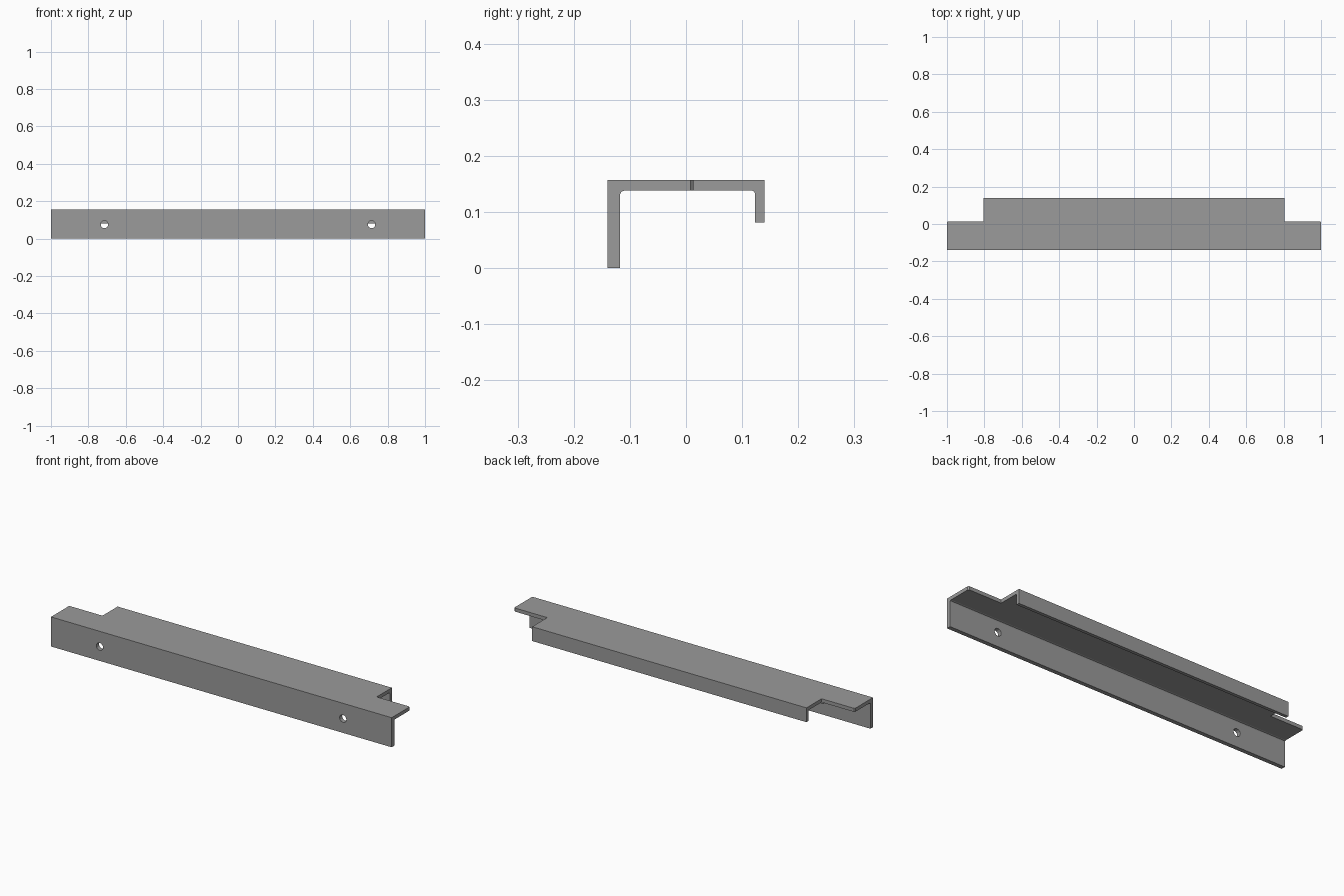
import bpy, bmesh, math
from mathutils import Vector

if "Cube" in bpy.data.objects:
    bpy.data.objects.remove(bpy.data.objects["Cube"])


def prism(name, points, direction):
    """Extrude a closed polygon along a direction."""
    bm = bmesh.new()
    face = bm.faces.new([bm.verts.new(p) for p in points])
    ext = bmesh.ops.extrude_face_region(bm, geom=[face])
    moved = [v for v in ext["geom"] if isinstance(v, bmesh.types.BMVert)]
    bmesh.ops.translate(bm, verts=moved, vec=Vector(direction))
    bmesh.ops.recalc_face_normals(bm, faces=bm.faces)
    mesh = bpy.data.meshes.new(name)
    bm.to_mesh(mesh)
    bm.free()
    obj = bpy.data.objects.new(name, mesh)
    bpy.context.collection.objects.link(obj)
    return obj


def fillet(cy, cz, r, start, steps=2):
    """Quarter arc in the YZ plane, running clockwise."""
    return [(cy + r * math.cos(start - i * math.pi / 2 / steps),
             cz + r * math.sin(start - i * math.pi / 2 / steps)) for i in range(steps + 1)]


def cut(target, cutter):
    cutter.hide_render = True
    mod = target.modifiers.new("cut", "BOOLEAN")
    mod.operation = "DIFFERENCE"
    mod.solver = "EXACT"
    mod.object = cutter
    bpy.context.view_layer.objects.active = target
    bpy.ops.object.modifier_apply(modifier=mod.name)
    bpy.data.objects.remove(cutter)


# Channel: tall front flange, top web, short back lip, rounded inside corners
r = 0.008
profile = [(-0.14, 0), (-0.118, 0)]
profile += fillet(-0.118 + r, 0.138 - r, r, math.pi)
profile += fillet(0.123 - 0.005, 0.138 - 0.005, 0.005, math.pi / 2)
profile += [(0.123, 0.081), (0.14, 0.081), (0.14, 0.157), (-0.14, 0.157)]
bracket = prism("channel_bracket", [(-1, y, z) for y, z in profile], (2, 0, 0))

notch = [(0.805, 0.013), (0.995, 0.013), (1.0, 0.008), (1.1, 0.008), (1.1, 0.2), (0.805, 0.2)]
for s in (-1, 1):
    # End notch through the web and back lip
    cut(bracket, prism("notch_cutter", [(s * x, y, -0.1) for x, y in notch], (0, 0, 0.4)))
    # Straight screw hole in the front flange
    bpy.ops.mesh.primitive_cylinder_add(vertices=12, radius=0.02, depth=0.06,
                                        location=(s * 0.714, -0.13, 0.076),
                                        rotation=(math.pi / 2, 0, 0))
    cut(bracket, bpy.context.object)

# Dark grey finish
mat = bpy.data.materials.new("dark_grey")
mat.diffuse_color = (0.325, 0.325, 0.325, 1)
mat.use_nodes = True
mat.node_tree.nodes["Principled BSDF"].inputs["Base Color"].default_value = mat.diffuse_color
bracket.data.materials.clear()
bracket.data.materials.append(mat)
